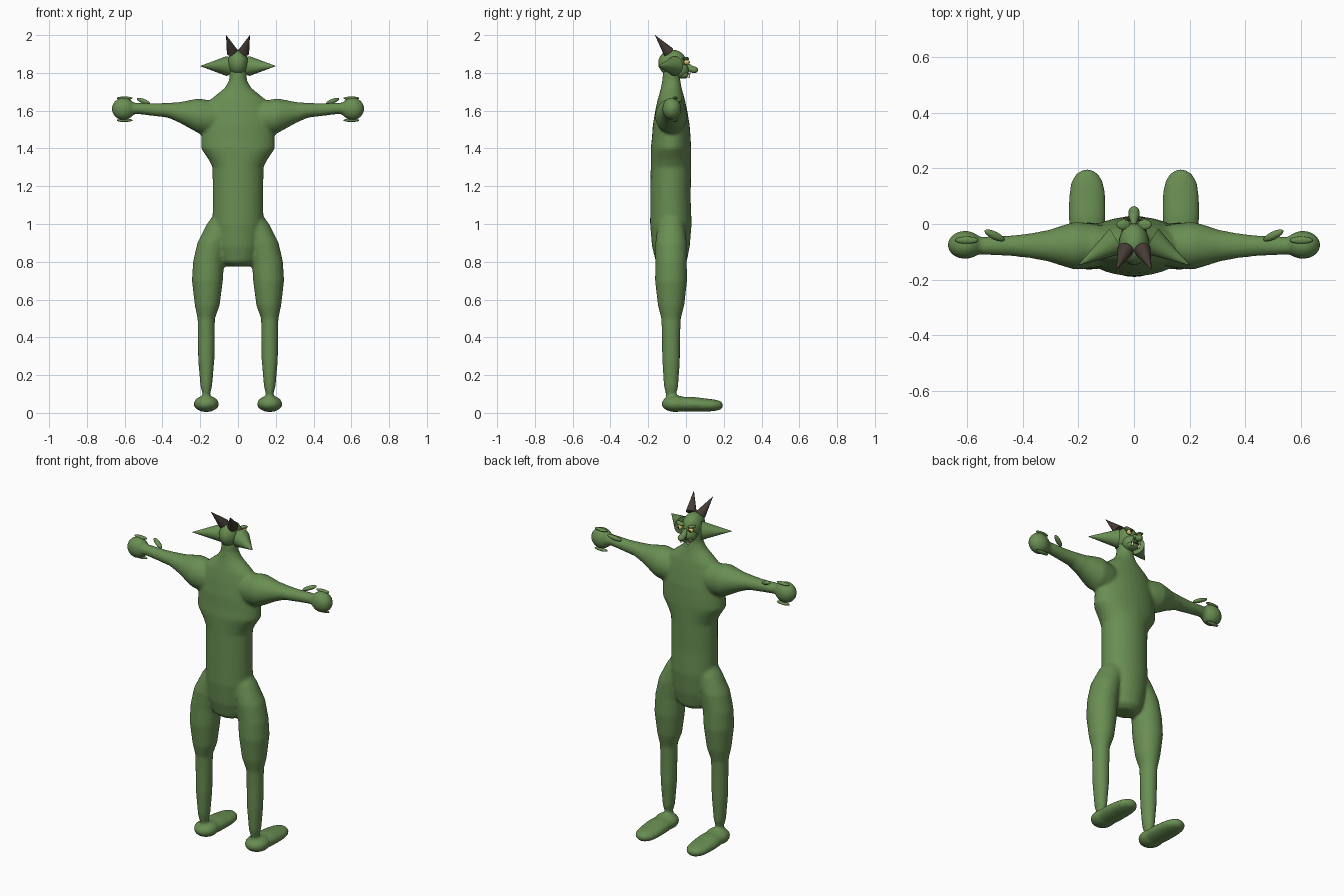
import bpy, bmesh, math
from mathutils import Vector, Matrix


def material(name, rgb):
    m = bpy.data.materials.new(name)
    m.diffuse_color = (*rgb, 1)
    return m


SKIN = material("skin", (0.14, 0.27, 0.085))
HORN = material("horn", (0.06, 0.045, 0.035))
IVORY = material("ivory", (0.75, 0.65, 0.45))
EYE = material("eye", (0.8, 0.6, 0.15))
DARK = material("dark", (0.03, 0.02, 0.02))


def finish(name, bm, mat):
    bmesh.ops.recalc_face_normals(bm, faces=bm.faces)
    me = bpy.data.meshes.new(name)
    bm.to_mesh(me)
    bm.free()
    me.materials.append(mat)
    me.shade_smooth()
    ob = bpy.data.objects.new(name, me)
    bpy.context.collection.objects.link(ob)
    return ob


def loft(bm, rows, n=32):
    """Rows of (centre, first radius vector, second radius vector)."""
    rings = []
    for c, u, v in rows:
        rings.append([bm.verts.new(Vector(c) + Vector(u) * math.cos(a) + Vector(v) * math.sin(a))
                      for a in (2 * math.pi * i / n for i in range(n))])
    for r, s in zip(rings, rings[1:]):
        for i in range(n):
            bm.faces.new((r[i], r[(i + 1) % n], s[(i + 1) % n], s[i]))
    bm.faces.new(rings[0])
    bm.faces.new(rings[-1])


def ball(bm, c, r, rot=None, seg=24):
    m = Matrix.Translation(c) @ (rot or Matrix()) @ Matrix.Diagonal((*r, 1))
    bmesh.ops.create_uvsphere(bm, u_segments=seg, v_segments=seg // 2, radius=1, matrix=m)


def spike(name, base, tip, r, mat, seg=20, flat=1.0):
    base, tip = Vector(base), Vector(tip)
    d = tip - base
    bm = bmesh.new()
    m = (Matrix.Translation((base + tip) / 2) @ d.to_track_quat('Z', 'Y').to_matrix().to_4x4()
         @ Matrix.Diagonal((flat, 1, 1, 1)))
    bmesh.ops.create_cone(bm, cap_ends=True, segments=seg, radius1=r, radius2=0.0005,
                          depth=d.length, matrix=m)
    ob = finish(name, bm, mat)
    ob.data.set_sharp_from_angle(angle=math.radians(50))
    return ob


def blob(name, c, r, mat, rot=None, seg=20):
    bm = bmesh.new()
    ball(bm, c, r, rot, seg)
    return finish(name, bm, mat)


# body: torso, legs and arms lofted, then fused into one skin
body = bmesh.new()
TORSO = [(0.775, 0.06, -0.075, 0.05), (0.80, 0.095, -0.078, 0.082), (0.88, 0.12, -0.08, 0.10),
         (1.0, 0.135, -0.08, 0.11), (1.13, 0.134, -0.082, 0.107), (1.3, 0.135, -0.08, 0.107),
         (1.34, 0.155, -0.08, 0.107), (1.40, 0.196, -0.08, 0.107), (1.45, 0.195, -0.078, 0.103),
         (1.52, 0.19, -0.078, 0.098), (1.6, 0.178, -0.078, 0.085), (1.655, 0.15, -0.078, 0.073),
         (1.69, 0.108, -0.078, 0.063), (1.72, 0.07, -0.078, 0.055), (1.76, 0.047, -0.078, 0.048),
         (1.83, 0.045, -0.075, 0.045)]
loft(body, [((0, y, z), (rx, 0, 0), (0, ry, 0)) for z, rx, y, ry in TORSO])
LEG = [(0.04, 0.168, 0.022, 0.025), (0.1, 0.168, 0.02, 0.028), (0.14, 0.168, 0.031, 0.038),
       (0.28, 0.168, 0.043, 0.047), (0.4, 0.168, 0.045, 0.048), (0.5, 0.168, 0.046, 0.052),
       (0.57, 0.163, 0.066, 0.07), (0.7, 0.162, 0.082, 0.085), (0.8, 0.156, 0.082, 0.083),
       (0.9, 0.135, 0.08, 0.083), (1.0, 0.09, 0.075, 0.07), (1.06, 0.06, 0.06, 0.05)]
ARM = [(0.08, 1.57, 0.07, 0.065), (0.15, 1.565, 0.09, 0.08), (0.21, 1.573, 0.092, 0.086),
       (0.25, 1.58, 0.077, 0.075), (0.305, 1.59, 0.056, 0.057), (0.37, 1.602, 0.039, 0.045),
       (0.44, 1.605, 0.034, 0.037), (0.53, 1.612, 0.03, 0.033), (0.6, 1.61, 0.03, 0.03)]
for s in (-1, 1):
    loft(body, [((s * x, -0.079, z), (rx, 0, 0), (0, ry, 0)) for z, x, rx, ry in LEG])
    loft(body, [((s * x, -0.078, z), (0, 0, rz), (0, ry, 0)) for x, z, rz, ry in ARM])
    ball(body, (s * 0.606, -0.075, 1.61), (0.063, 0.051, 0.06))
    # foot: heel and long toe
    ball(body, (s * 0.168, -0.055, 0.048), (0.067, 0.075, 0.044))
    loft(body, [((s * 0.168, y, z), (rx, 0, 0), (0, 0, rz)) for y, z, rx, rz in (
        (-0.07, 0.047, 0.06, 0.038), (0.03, 0.046, 0.067, 0.04), (0.1, 0.042, 0.066, 0.035),
        (0.15, 0.04, 0.058, 0.031), (0.18, 0.04, 0.04, 0.024), (0.197, 0.04, 0.012, 0.01))])
ob = finish("body", body, SKIN)
rm = ob.modifiers.new("fuse", 'REMESH')
rm.mode = 'VOXEL'
rm.voxel_size = 0.009
rm.use_smooth_shade = True
sm = ob.modifiers.new("soften", 'SMOOTH')
sm.factor = 0.5
sm.iterations = 6

# head with muzzle and jaw
bm = bmesh.new()
ball(bm, (0, -0.072, 1.853), (0.055, 0.075, 0.07))
ball(bm, (0, -0.03, 1.815), (0.045, 0.045, 0.045))
ball(bm, (0, -0.012, 1.79), (0.036, 0.03, 0.02))
finish("head", bm, SKIN)
spike("nose_bridge", (0, 0.03, 1.818), (0, -0.02, 1.87), 0.02, SKIN)
blob("nose", (0, 0.042, 1.816), (0.02, 0.022, 0.018), SKIN)
blob("mouth", (0, 0.012, 1.796), (0.03, 0.01, 0.004), DARK)

for s, side in ((-1, "left"), (1, "right")):
    spike(side + "_ear", (s * 0.06, -0.06, 1.836), (s * 0.2, -0.148, 1.836), 0.052, SKIN, flat=1)
    spike(side + "_horn", (s * 0.03, -0.092, 1.91), (s * 0.063, -0.164, 2.0), 0.03, HORN)
    blob(side + "_eye", (s * 0.036, 0.004, 1.857), (0.015, 0.015, 0.014), EYE)
    blob(side + "_pupil", (s * 0.037, 0.017, 1.857), (0.005, 0.004, 0.006), DARK)
    blob(side + "_brow", (s * 0.038, -0.002, 1.875), (0.026, 0.018, 0.008), SKIN,
         Matrix.Rotation(-s * 0.25, 4, 'Y'))
    spike(side + "_tusk", (s * 0.022, 0.012, 1.775), (s * 0.026, 0.026, 1.815), 0.008, IVORY, 12)
    # fingers lying on the fist, and the thumb
    for z, up in ((1.666, "upper"), (1.549, "lower")):
        blob(f"{side}_{up}_finger", (s * 0.6, -0.058, z), (0.042, 0.013, 0.009), SKIN)
    blob(side + "_thumb", (s * 0.5, -0.041, 1.65), (0.042, 0.014, 0.012), SKIN,
         Matrix.Rotation(s * 0.45, 4, 'Z') @ Matrix.Rotation(-s * 0.35, 4, 'Y'))
